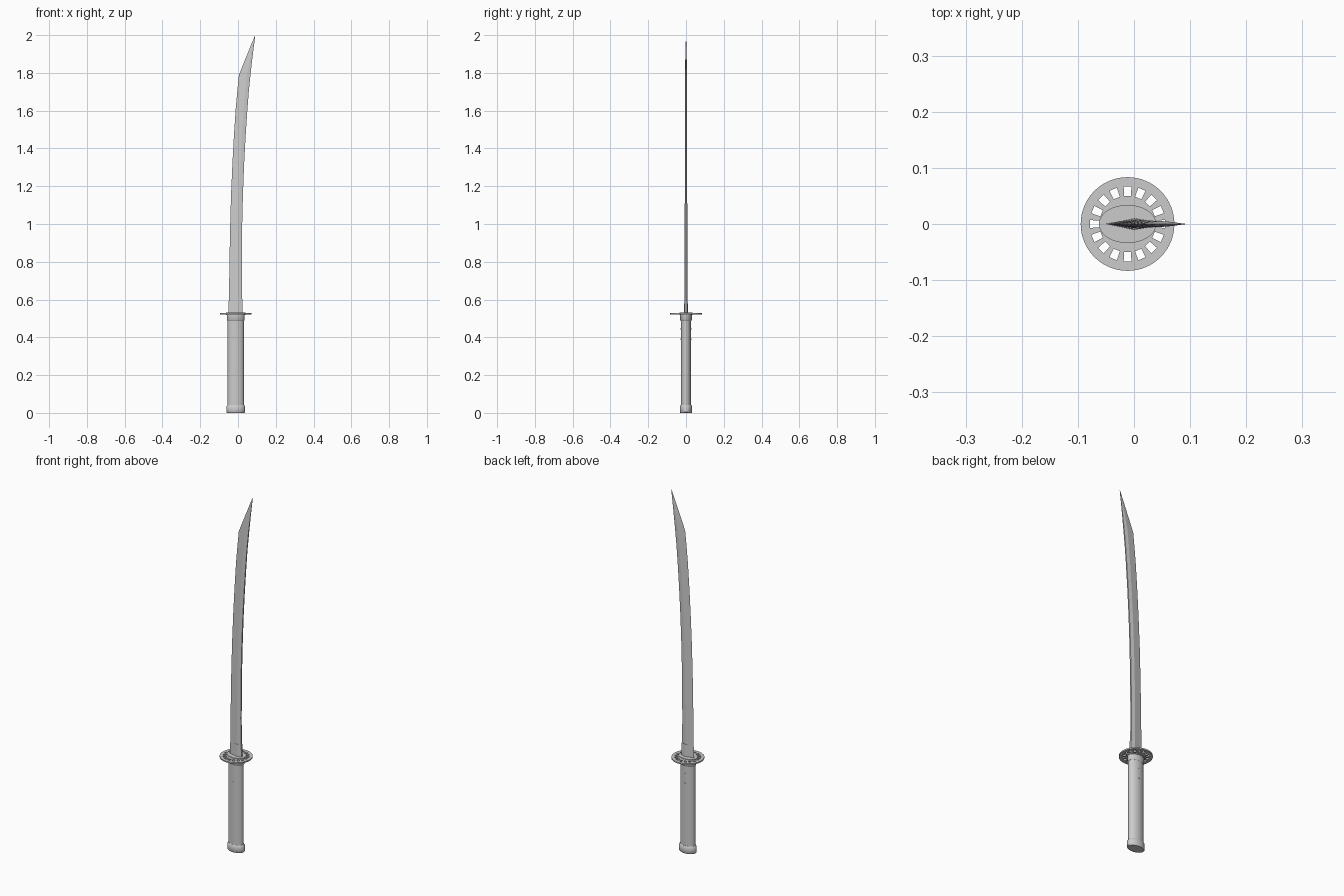
import bpy, bmesh, math

if "Cube" in bpy.data.objects:
    bpy.data.objects.remove(bpy.data.objects["Cube"])

CX = -0.0115  # centre line of handle and guard


def loft(name, rings, smooth=40):
    """Skin a list of closed rings with the same point count, capping both ends."""
    bm = bmesh.new()
    vs = [[bm.verts.new(p) for p in r] for r in rings]
    n = len(vs[0])
    for a, b in zip(vs, vs[1:]):
        for i in range(n):
            j = (i + 1) % n
            bm.faces.new((a[i], a[j], b[j], b[i]))
    bm.faces.new(vs[0][::-1])
    bm.faces.new(vs[-1])
    bmesh.ops.remove_doubles(bm, verts=bm.verts, dist=1e-6)
    bmesh.ops.recalc_face_normals(bm, faces=bm.faces)
    me = bpy.data.meshes.new(name)
    bm.to_mesh(me)
    bm.free()
    ob = bpy.data.objects.new(name, me)
    bpy.context.collection.objects.link(ob)
    bpy.ops.object.select_all(action='DESELECT')
    bpy.context.view_layer.objects.active = ob
    ob.select_set(True)
    bpy.ops.object.shade_smooth_by_angle(angle=math.radians(smooth))
    return ob


def oval(rx, ry, z, n=48):
    return [(CX + rx * math.cos(2 * math.pi * i / n),
             ry * math.sin(2 * math.pi * i / n), z) for i in range(n)]


def oval_part(name, profile):
    return loft(name, [oval(*p) for p in profile])


# Handle, end cap, collar and the washers either side of the guard
oval_part("handle", [(0.043, 0.027, 0.02), (0.043, 0.027, 0.515)])
oval_part("end_cap", [(0.046, 0.030, 0.0), (0.0495, 0.033, 0.004),
                      (0.0495, 0.033, 0.034), (0.044, 0.028, 0.042)])
oval_part("collar", [(0.0435, 0.0275, 0.487), (0.047, 0.031, 0.492),
                     (0.047, 0.031, 0.520)])
oval_part("lower_washer", [(0.051, 0.034, 0.518), (0.051, 0.034, 0.523)])
oval_part("upper_washer", [(0.051, 0.034, 0.528), (0.051, 0.034, 0.532)])

# Pegs that just break the handle surface on both faces
for k, z in enumerate((0.445, 0.39)):
    bpy.ops.mesh.primitive_cylinder_add(vertices=16, radius=0.004, depth=0.056,
                                        location=(CX, 0, z),
                                        rotation=(math.pi / 2, 0, 0))
    bpy.context.object.name = f"handle_peg_{k + 1}"

# Round guard pierced by sixteen radial slots
cu = bpy.data.curves.new("guard", 'CURVE')
cu.dimensions = '2D'
cu.fill_mode = 'BOTH'
cu.extrude = 0.0035


def outline(pts):
    s = cu.splines.new('POLY')
    s.points.add(len(pts) - 1)
    for p, (x, y) in zip(s.points, pts):
        p.co = (x, y, 0, 1)
    s.use_cyclic_u = True


outline([(0.0835 * math.cos(2 * math.pi * i / 64),
          0.0835 * math.sin(2 * math.pi * i / 64)) for i in range(64)])
for k in range(16):
    a = 2 * math.pi * k / 16
    c, s = math.cos(a), math.sin(a)
    slot = [(0.050, -0.006), (0.050, 0.006), (0.067, 0.007), (0.067, -0.007)]
    outline([(r * c - t * s, r * s + t * c) for r, t in slot])
guard = bpy.data.objects.new("guard", cu)
guard.location = (CX, 0, 0.5255)
bpy.context.collection.objects.link(guard)
bpy.ops.object.select_all(action='DESELECT')
bpy.context.view_layer.objects.active = guard
guard.select_set(True)
bpy.ops.object.convert(target='MESH')


# Blade: sharp edge on the left, ridge near the spine on the right
def section(z, left, right, thick, zr=None):
    w = right - left
    zr = z if zr is None else zr
    zm = z + (zr - z) * 0.68
    xm = left + 0.68 * w
    return [(left, 0, z), (xm, -thick, zm), (right, -thick * 0.6, zr),
            (right, thick * 0.6, zr), (xm, thick, zm)]


stations = [(0.52, -0.048, 0.021), (0.75, -0.046, 0.020), (0.97, -0.042, 0.0215),
            (1.15, -0.037, 0.026), (1.31, -0.030, 0.032), (1.46, -0.022, 0.040),
            (1.61, -0.012, 0.050), (1.70, -0.004, 0.057), (1.79, 0.005, 0.066)]
rings = [section(z, l, r, 0.0075 - 0.0015 * (z - 0.52)) for z, l, r in stations]
rings.append(section(1.895, 0.0475, 0.078, 0.0035))
rings.append(section(1.998, 0.0895, 0.0915, 0.0004))
loft("blade", rings, smooth=12)

# Wedge-shaped blade collar, slightly taller on the spine side
loft("blade_collar", [section(0.525, -0.051, 0.025, 0.0105),
                      section(0.592, -0.0495, 0.0235, 0.0088, 0.602)], smooth=12)
